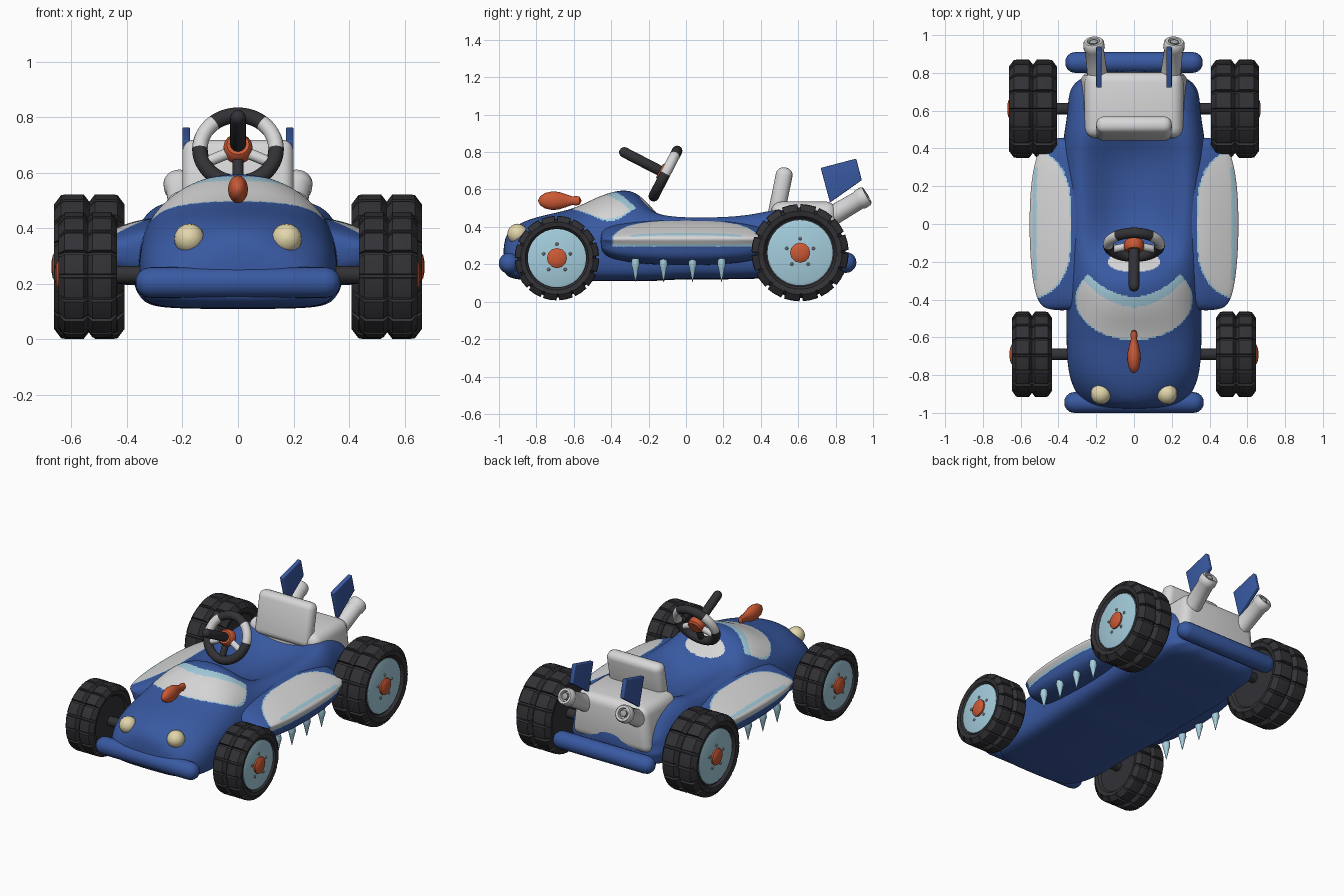
import bpy, bmesh
from math import pi, sin, cos, atan2, radians
from mathutils import Vector, Matrix

cube = bpy.data.objects.get("Cube")
if cube:
    bpy.data.objects.remove(cube)


def material(name, r, g, b):
    m = bpy.data.materials.new(name)
    m.use_nodes = True
    m.diffuse_color = (r, g, b, 1)
    bsdf = m.node_tree.nodes["Principled BSDF"]
    bsdf.inputs["Base Color"].default_value = (r, g, b, 1)
    bsdf.inputs["Roughness"].default_value = 0.6
    return m


BLUE = material("deep_blue", 0.04, 0.1, 0.36)
WHITE = material("off_white", 0.68, 0.68, 0.69)
ICE = material("ice_blue", 0.37, 0.61, 0.72)
DARK = material("dark_rubber", 0.032, 0.032, 0.037)
ORANGE = material("orange", 0.6, 0.1, 0.035)
CREAM = material("cream_lamp", 0.76, 0.67, 0.4)
GREY = material("metal_grey", 0.36, 0.37, 0.39)


def finish(name, bm, mats, matrix=None, angle=40, subdiv=0, bevel=0, rule=None):
    """Turn a bmesh into a named, shaded object; rule picks a material per face."""
    bmesh.ops.recalc_face_normals(bm, faces=bm.faces)
    me = bpy.data.meshes.new(name)
    bm.to_mesh(me)
    bm.free()
    ob = bpy.data.objects.new(name, me)
    bpy.context.collection.objects.link(ob)
    for m in mats:
        me.materials.append(m)
    if bevel:
        mod = ob.modifiers.new("round", "BEVEL")
        mod.width, mod.segments = bevel, 4
    if subdiv:
        mod = ob.modifiers.new("smooth", "SUBSURF")
        mod.levels = mod.render_levels = subdiv
    if bevel or subdiv:
        graph = bpy.context.evaluated_depsgraph_get()
        me = bpy.data.meshes.new_from_object(ob.evaluated_get(graph))
        ob.modifiers.clear()
        ob.data = me
    if rule:
        for p in me.polygons:
            p.material_index = rule(p.center, p.normal)
    me.shade_smooth()
    me.set_sharp_from_angle(angle=radians(angle))
    if matrix:
        ob.matrix_world = matrix
    return ob


def bridge(bm, rings):
    rows = [[bm.verts.new(p) for p in ring] for ring in rings]
    n = len(rows[0])
    for a, b in zip(rows, rows[1:]):
        for i in range(n):
            j = (i + 1) % n
            bm.faces.new((a[i], a[j], b[j], b[i]))
    bm.faces.new(rows[0])
    bm.faces.new(rows[-1])


def aim(start, direction, scale=(1, 1, 1)):
    rot = Vector(direction).to_track_quat("Z", "Y").to_matrix().to_4x4()
    return Matrix.Translation(start) @ rot @ Matrix.Diagonal((*scale, 1))


def lathe(name, profile, start, direction, mat, n=24, scale=(1, 1, 1)):
    """Spin (distance, radius) points about a direction from a start point."""
    bm = bmesh.new()
    bridge(bm, [[(max(r, 0.0005) * cos(2 * pi * i / n), max(r, 0.0005) * sin(2 * pi * i / n), a)
                 for i in range(n)] for a, r in profile])
    return finish(name, bm, [mat], aim(start, direction, scale))


def rod(name, a, b, r, mat, n=20):
    """Round bar with softened ends."""
    d = Vector(b) - Vector(a)
    prof = [(r * (1 - cos(t)), r * sin(t)) for t in (0.3, 0.7, 1.1, pi / 2)]
    prof += [(d.length - p, q) for p, q in reversed(prof)]
    return lathe(name, prof, a, d, mat, n)


def block(name, centre, size, mat, bevel, tilt=0, taper=1):
    bm = bmesh.new()
    bmesh.ops.create_cube(bm, size=1)
    for v in bm.verts:
        k = taper if v.co.z > 0 else 1
        v.co = Vector((v.co.x * size[0] * k, v.co.y * size[1], v.co.z * size[2]))
    m = Matrix.Translation(centre) @ Matrix.Rotation(tilt, 4, "X")
    return finish(name, bm, [mat], m, bevel=bevel)


# Main body: y, half width, bottom, side, shoulder, inner and centre heights
STATIONS = [
    (-.98, .20, .15, .23, .27, .32, .335), (-.93, .29, .12, .26, .33, .39, .41),
    (-.80, .35, .11, .33, .41, .45, .46), (-.60, .355, .11, .37, .45, .485, .495),
    (-.48, .355, .11, .38, .49, .55, .565), (-.34, .36, .11, .38, .51, .595, .61),
    (-.25, .365, .11, .38, .49, .56, .59), (-.17, .37, .11, .385, .485, .47, .49),
    (-.05, .37, .12, .385, .48, .40, .37), (.15, .37, .12, .39, .48, .38, .35),
    (.35, .38, .12, .41, .49, .40, .37), (.47, .37, .13, .43, .52, .46, .44),
    (.60, .345, .13, .40, .50, .50, .50), (.82, .34, .14, .28, .38, .42, .42)]


def body_ring(y, w, zb, zs, ze, zi, zc):
    half = [(.7 * w, zb), (.98 * w, zb + .02), (1.02 * w, (zb + zs) / 2),
            (.98 * w, zs), (.74 * w, ze), (.38 * w, zi)]
    pts = [(0, zb)] + half + [(0, zc)] + [(-x, z) for x, z in reversed(half)]
    return [(x, y, z) for x, z in pts]


def body_rule(c, n):
    x, y = c.x, c.y
    if n.z > 0.05 and c.z > 0.4:
        e = (x / .31) ** 2 + ((y + .4) / .215) ** 2
        t = y + .44 - 2 * x * x
        if e < 1 and t < .055:
            return 2 if t > 0 or e > .95 else 1
        if (x / .14) ** 2 + ((y + .2) / .055) ** 2 < 1:
            return 1
    return 0


bm = bmesh.new()
bridge(bm, [body_ring(*s) for s in STATIONS])
finish("body", bm, [BLUE, WHITE, ICE], subdiv=4, angle=60, rule=body_rule)

# Side pods with painted panels and spikes underneath
POD = [(.2, .19), (.46, .19), (.53, .24), (.53, .3), (.56, .33), (.55, .355), (.46, .395), (.36, .435), (.2, .45)]
for s, side in ((1, "left"), (-1, "right")):
    def pod_rule(c, n):
        e = abs(c.y / .4) ** 3 + ((abs(c.x) - .56) / .23) ** 2
        if c.z < .295 or e > 1:
            return 0
        arc = .362 - .12 * c.y * c.y
        edge = c.z < .308 or e > .94
        return 2 if edge or (abs(c.z - arc) < .006 and abs(c.y) < .3) else 1

    bm = bmesh.new()
    bridge(bm, [[(s * (.28 + (x - .28) * k), y, .33 + (z - .33) * h) for x, z in POD]
                for y, k, h in ((-.46, .68, .45), (-.4, .88, .78), (-.2, .98, .97), (0, 1, 1),
                                (.2, .98, .97), (.38, .86, .8), (.46, .65, .5))])
    finish("side_pod_" + side, bm, [BLUE, WHITE, ICE], subdiv=4, angle=60, rule=pod_rule)
    for y in (-.27, -.12, .035, .19):
        lathe("spike_" + side, [(0, .02), (.03, .024), (.05, .018), (.125, .001)],
              (s * .48, y, .23), (0, 0, -1), ICE, 10)


# Wheels: ribbed tyre, rim disc, hub and studs
def tyre(name, centre, R, h):
    prof = [(-.82, 0), (-.82, .7), (-.95, .75), (-1, .86), (-.8, .99), (-.68, 1), (-.16, 1), (0, .9)]
    prof += [(-a, r) for a, r in reversed(prof[:-1])]
    lugs = 16
    spots = [(k + f, f < .14) for k in range(lugs) for f in (0, .12, .15, .55, .97)]

    def point(a, r, t, low):
        cut = .07 if r > .95 else .02 if r > .8 else 0
        rad = max(R * (r - cut * low), .0005)
        return a * h, rad * cos(2 * pi * t / lugs), rad * sin(2 * pi * t / lugs)

    bm = bmesh.new()
    bridge(bm, [[point(a, r, t, low) for t, low in spots] for a, r in prof])
    finish(name, bm, [DARK], Matrix.Translation(centre), angle=25)


for end, x, y, z, R, h, rim in (("front", .54, -.69, .233, .226, .105, .156),
                                ("rear", .535, .61, .262, .26, .127, .174)):
    rod(end + "_axle", (-x, y, z), (x, y, z), .031, DARK)
    for s, side in ((1, "left"), (-1, "right")):
        tag = f"{end}_{side}"
        out = (s, 0, 0)
        tyre("tyre_" + tag, (s * x, y, z), R, h)
        face = s * (x + h * .8)
        lathe("rim_" + tag, [(0, rim), (.008, rim), (.012, rim - .01)], (face, y, z), out, ICE, 32)
        lathe("hub_" + tag, [(0, .054), (.022, .054), (.03, .04), (.034, .02)], (face, y, z), out, ORANGE, 12)
        for k in range(5):
            a = pi / 2 + k * 2 * pi / 5
            lathe("stud_" + tag, [(0, .009), (.015, .009), (.019, .005)],
                  (face, y + .075 * cos(a), z + .075 * sin(a)), out, GREY, 8)

# Bumpers
rod("front_bumper", (-.37, -.945, .205), (.37, -.945, .205), .056, BLUE)
rod("rear_bumper", (-.365, .855, .21), (.365, .855, .21), .056, BLUE)

# Engine cover and seat back
block("engine_cover", (0, .63, .385), (.58, .35, .3), WHITE, .055, taper=.88)
block("seat_back", (0, .505, .58), (.4, .09, .28), WHITE, .04, tilt=-.2)

# Headlights, exhaust pipes and fins
FIN = [(.72, .715), (.91, .765), (.94, .65), (.77, .53)]
for s, side in ((1, "left"), (-1, "right")):
    lathe("headlight_" + side, [(.055 * (1 - cos(t * pi / 10)), .055 * sin(t * pi / 10)) for t in range(11)],
          (s * .175, -.955, .362), (0, 1, 0), CREAM, 20)
    lathe("exhaust_" + side, [(0, .058), (.1, .053), (.24, .05), (.25, .056), (.285, .055), (.295, .048),
                              (.295, .034), (.27, .03)], (s * .185, .715, .42), (s * .03, .255, .15), WHITE)
    lathe("exhaust_core_" + side, [(.24, .022), (.292, .022), (.298, .012)],
          (s * .185, .715, .42), (s * .03, .255, .15), GREY, 10)
    bm = bmesh.new()
    bridge(bm, [[(s * x, y, z) for y, z in FIN] for x in (.172, .2)])
    finish("fin_" + side, bm, [BLUE], bevel=.006)

# Nose ornament
lathe("nose_ornament", [(0, .004), (.01, .024), (.035, .041), (.075, .05), (.11, .047), (.15, .034),
                        (.185, .022), (.2, .026), (.22, .022), (.23, .004)],
      (0, -.79, .54), (0, 1, 0), ORANGE, 20, scale=(.72, 1, 1))

# Steering wheel: two-tone ring, spokes, hub and column
AXIS = Vector((0, -.89, .46))
CENTRE = Vector((0, -.11, .685))
bm = bmesh.new()
N, M, RING, TUBE = 64, 12, .137, .028
grid = [[bm.verts.new(((RING + TUBE * cos(2 * pi * j / M)) * cos(2 * pi * i / N),
                       (RING + TUBE * cos(2 * pi * j / M)) * sin(2 * pi * i / N),
                       TUBE * sin(2 * pi * j / M))) for j in range(M)] for i in range(N)]
for i in range(N):
    for j in range(M):
        bm.faces.new((grid[i][j], grid[i - 1][j], grid[i - 1][j - 1], grid[i][j - 1]))


def ring_rule(c, n):
    return 1 if .65 < abs(atan2(c.x, c.y)) < 1.6 else 0


frame = aim(CENTRE, AXIS)
finish("steering_ring", bm, [DARK, WHITE], frame, rule=ring_rule)
for a, m in ((-25, WHITE), (205, WHITE), (-90, DARK)):
    tip = frame @ Vector((.13 * cos(radians(a)), .13 * sin(radians(a)), 0))
    rod("steering_spoke", CENTRE, tip, .02, m, 12)
lathe("steering_hub", [(-.025, .04), (-.015, .052), (.02, .052), (.035, .04)], CENTRE, AXIS, ORANGE, 16)
rod("steering_column", CENTRE, CENTRE + AXIS * .275, .028, DARK)
